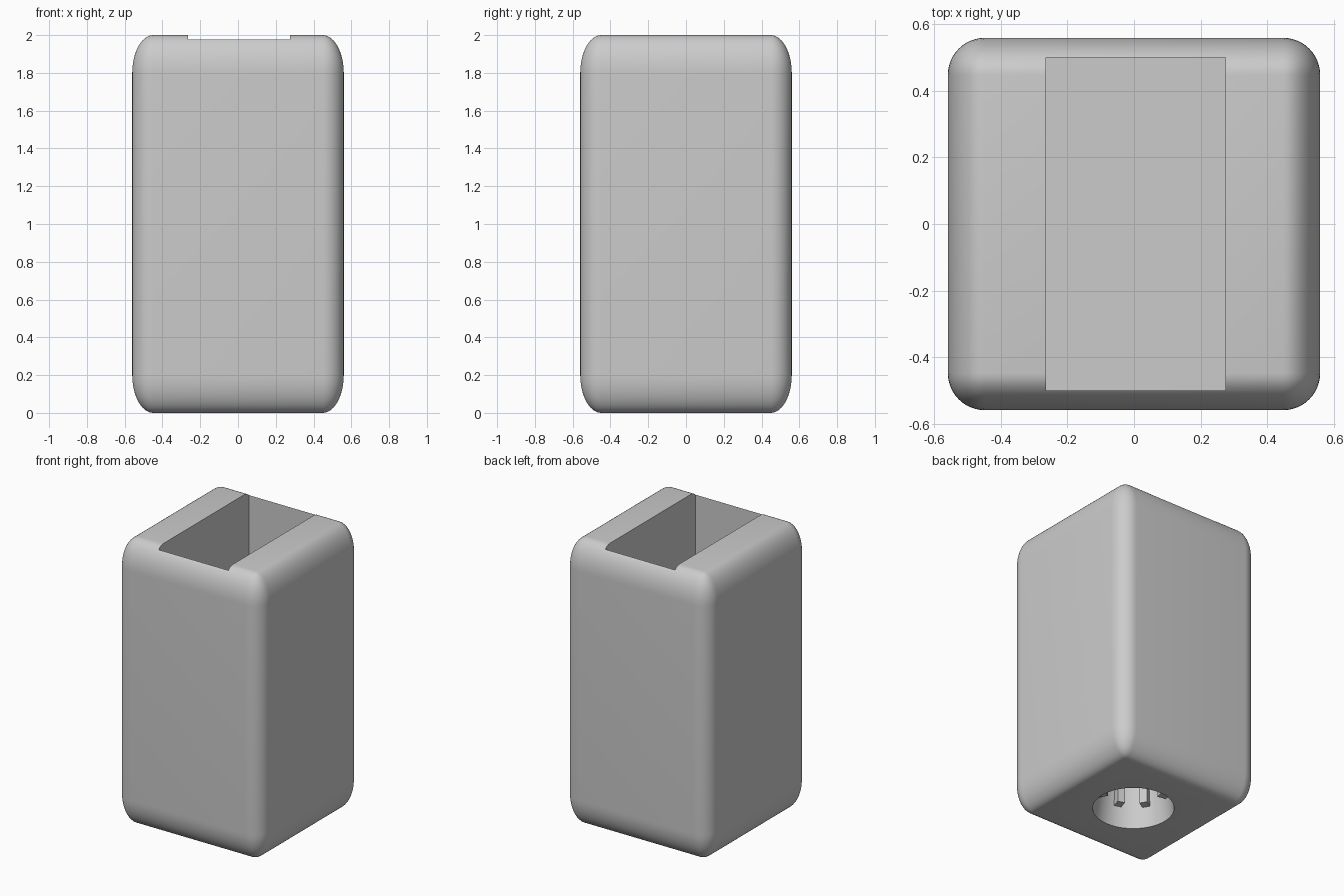
import bpy, bmesh, math
from mathutils import Matrix, Vector

if "Cube" in bpy.data.objects:
    bpy.data.objects.remove(bpy.data.objects["Cube"], do_unlink=True)

grey = bpy.data.materials.new("plain grey")
grey.use_nodes = True
colour = (0.6, 0.6, 0.6, 1)
grey.diffuse_color = colour
grey.node_tree.nodes["Principled BSDF"].inputs["Base Color"].default_value = colour


def make(name, bm):
    mesh = bpy.data.meshes.new(name)
    bm.to_mesh(mesh)
    bm.free()
    mesh.materials.append(grey)
    obj = bpy.data.objects.new(name, mesh)
    bpy.context.collection.objects.link(obj)
    return obj


def box(bm, size, centre, turn=0):
    m = (Matrix.Rotation(turn, 4, "Z") @ Matrix.Translation(centre)
         @ Matrix.Diagonal(Vector(size).to_4d()))
    bmesh.ops.create_cube(bm, size=1, matrix=m)


def cone(bm, low, high, z0, z1, x):
    bmesh.ops.create_cone(bm, cap_ends=True, segments=64, radius1=low, radius2=high,
                          depth=z1 - z0, matrix=Matrix.Translation((x, 0, (z0 + z1) / 2)))


# Rounded block, stretched upward so the rounding is taller than wide
bm = bmesh.new()
bmesh.ops.create_cube(bm, size=2)
bmesh.ops.bevel(bm, geom=bm.edges[:], offset=0.2, segments=12, profile=0.5,
                affect="EDGES", clamp_overlap=True)
bmesh.ops.transform(bm, verts=bm.verts[:],
                    matrix=Matrix.Translation((0, 0, 1)) @ Matrix.Diagonal((0.56, 0.56, 1, 1)))
body = make("body", bm)

# Cutters: deep top pocket and tapered socket underneath
CX = 0.005
bm = bmesh.new()
box(bm, (0.54, 1.0, 2.0), (CX, 0, 1.5))
pocket = make("pocket_cutter", bm)

bm = bmesh.new()
cone(bm, 0.265, 0.205, -0.05, 0.42, CX)
socket = make("socket_cutter", bm)

bpy.context.view_layer.objects.active = body
for cutter in (pocket, socket):
    cutter.hide_render = True
    mod = body.modifiers.new("cut", "BOOLEAN")
    mod.operation = "DIFFERENCE"
    mod.solver = "EXACT"
    mod.object = cutter
    bpy.ops.object.modifier_apply(modifier=mod.name)
    bpy.data.objects.remove(cutter, do_unlink=True)

# Ribs around the inside of the socket
bm = bmesh.new()
for i in range(8):
    box(bm, (0.08, 0.05, 0.29), (0.22, 0, 0.285), math.radians(45 * i + 300))
ribs = make("socket_ribs", bm)
ribs.location.x = CX

bpy.ops.object.select_all(action="DESELECT")
body.select_set(True)
bpy.ops.object.shade_smooth_by_angle(angle=math.radians(30))
